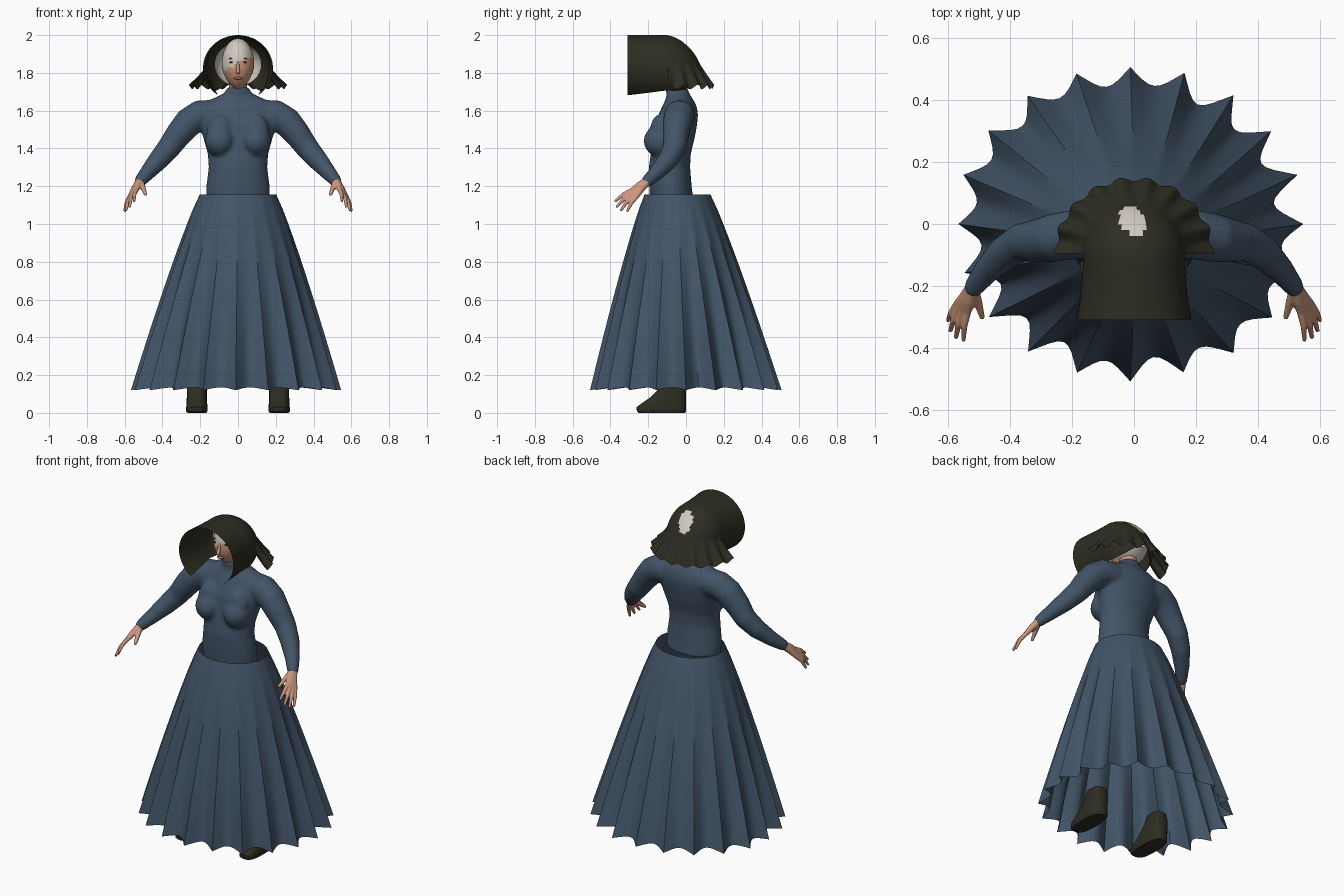
import bpy, bmesh, math, random
from mathutils import Vector, Matrix

if "Cube" in bpy.data.objects:
    bpy.data.objects.remove(bpy.data.objects["Cube"])

random.seed(4)


def material(name, rgb):
    m = bpy.data.materials.new(name)
    m.diffuse_color = (*rgb, 1)
    m.use_nodes = True
    m.node_tree.nodes["Principled BSDF"].inputs["Base Color"].default_value = m.diffuse_color
    return m


BLUE = material("dress blue", (0.056, 0.09, 0.138))
DARK = material("bonnet dark olive", (0.026, 0.026, 0.016))
SKIN = material("skin", (0.60, 0.31, 0.20))
WHITE = material("cap white", (0.63, 0.58, 0.51))
LIP = material("lips", (0.36, 0.12, 0.09))
EYE = material("eye dark", (0.04, 0.03, 0.025))


def finish(bm, name, mats, voxel=0, mirror=False, angle=40, smooth=4):
    bmesh.ops.recalc_face_normals(bm, faces=bm.faces)
    me = bpy.data.meshes.new(name)
    bm.to_mesh(me)
    bm.free()
    ob = bpy.data.objects.new(name, me)
    bpy.context.collection.objects.link(ob)
    for m in mats:
        me.materials.append(m)
    bpy.ops.object.select_all(action='DESELECT')
    ob.select_set(True)
    bpy.context.view_layer.objects.active = ob
    bpy.ops.object.shade_smooth_by_angle(angle=math.radians(angle))
    if voxel:
        r = ob.modifiers.new("fuse", 'REMESH')
        r.mode = 'VOXEL'
        r.voxel_size = voxel
        r.use_smooth_shade = True
        s = ob.modifiers.new("soften", 'SMOOTH')
        s.iterations = smooth
        s.factor = 0.5
    if mirror:
        ob.modifiers.new("mirror", 'MIRROR').use_clip = False
    return ob


def loft(bm, rings, closed=True, caps=True):
    """Skin a list of point rings."""
    vs = [[bm.verts.new(p) for p in ring] for ring in rings]
    n = len(rings[0])
    for a, b in zip(vs, vs[1:]):
        for i in range(n if closed else n - 1):
            j = (i + 1) % n
            bm.faces.new((a[i], a[j], b[j], b[i]))
    if caps:
        bm.faces.new(vs[0])
        bm.faces.new(vs[-1])


def circle(n):
    return [2 * math.pi * i / n for i in range(n)]


def tube(bm, path, n=14):
    """Round tube through (x, y, z, radius) stations with rounded ends."""
    pts = [Vector(p[:3]) for p in path]
    rings = []
    for i, p in enumerate(pts):
        d = (pts[min(i + 1, len(pts) - 1)] - pts[max(i - 1, 0)]).normalized()
        u = d.cross(Vector((0.3, -0.8, 0.5))).normalized()
        w = d.cross(u)
        r = path[i][3]
        rings.append([p + r * (u * math.cos(a) + w * math.sin(a)) for a in circle(n)])
    loft(bm, rings)
    for i in (0, -1):
        ball(bm, pts[i], (path[i][3],) * 3, 12)


def ball(bm, pos, radii, n=24):
    m = Matrix.Translation(pos) @ Matrix.Diagonal((*radii, 1))
    return bmesh.ops.create_uvsphere(bm, u_segments=n, v_segments=n // 2, radius=1, matrix=m)["verts"]


# Bodice: torso rings (z, half width, front y, back y), bust and sleeves
bm = bmesh.new()
torso = [(1.12, .17, -.19, .04), (1.2, .168, -.195, .03), (1.3, .155, -.197, .022),
         (1.37, .16, -.187, .025), (1.45, .182, -.172, .045), (1.52, .203, -.165, .058),
         (1.58, .215, -.145, .064), (1.625, .195, -.125, .056), (1.655, .155, -.11, .04),
         (1.677, .105, -.102, .026), (1.695, .07, -.105, .016), (1.725, .058, -.112, .008)]
rings = []
for z, rx, f, b in torso:
    rings.append([(rx * math.cos(a), (f + b) / 2 + (b - f) / 2 * math.sin(a), z) for a in circle(40)])
loft(bm, rings)
for s in (1, -1):
    ball(bm, (s * .095, -.137, 1.44), (.08, .087, .085))
    ball(bm, (s * .095, -.14, 1.49), (.07, .05, .09))
    sleeve = [(.14, -.03, 1.58, .078), (.2, -.035, 1.577, .08), (.26, -.045, 1.54, .078),
              (.315, -.055, 1.475, .07), (.365, -.06, 1.405, .062), (.42, -.095, 1.34, .055),
              (.475, -.15, 1.277, .043), (.518, -.205, 1.227, .033)]
    tube(bm, [(s * x, y, z, r) for x, y, z, r in sleeve], 24)
finish(bm, "bodice", [BLUE], voxel=.011, smooth=6)

# Skirt: open pleated sheet widening to the hem
bm = bmesh.new()
pleats, per, rows = 20, 8, 14
depth = [random.uniform(.10, .17) for _ in range(pleats)]
reach = [random.uniform(-.025, .0) for _ in range(pleats)]
rings = []
for k in range(rows + 1):
    t = k / rows
    g = t ** .9
    ring = []
    for i in range(pleats * per):
        f = (i % per) / per
        p, q = i // per, (i // per + 1) % pleats
        tip = reach[p] * (1 - f) + reach[q] * f
        fold = math.sin(math.pi * f)
        k2 = 1 + t * (tip - depth[p] * fold)
        a = 2 * math.pi * (i / (pleats * per) + .25)
        ring.append((-.012 * t + (.203 + .365 * g) * k2 * math.cos(a),
                     -.045 * (1 - t) + (.175 + .34 * g) * k2 * math.sin(a),
                     1.155 - 1.035 * t + .015 * t * fold))
    rings.append(ring)
loft(bm, rings, caps=False)
finish(bm, "pleated_skirt", [BLUE], angle=35)

# Hands: each finger runs from the wrist through its knuckle
bm = bmesh.new()
fingers = [((.538, -.285, 1.18), (.55, -.373, 1.122)), ((.553, -.284, 1.165), (.574, -.365, 1.092)),
           ((.565, -.274, 1.153), (.592, -.343, 1.075)), ((.572, -.26, 1.147), (.6, -.31, 1.07))]
for knuckle, tip in fingers:
    k, t = Vector(knuckle), Vector(tip)
    mid = k.lerp(t, .5) + Vector((.004, -.002, .006))
    tube(bm, [(.516, -.2, 1.232, .024), (*k.lerp(Vector((.52, -.21, 1.23)), .45), .018),
              (*k, .0125), (*mid, .0105), (*t, .0075)])
tube(bm, [(.518, -.215, 1.222, .02), (.503, -.255, 1.192, .014), (.49, -.3, 1.158, .009)])
finish(bm, "hands", [SKIN], voxel=.0045, smooth=2, mirror=True)

# Head: tapered jaw, pale linen over the brow
bm = bmesh.new()
for v in ball(bm, (0, 0, 0), (1, 1, 1), 48):
    x, y, z = v.co
    low = max(0, -z)
    wide = 1 - .3 * low ** 2
    v.co = (.086 * x * wide, -.075 + .105 * y * (1 - .12 * low ** 2) - .012 * low, 1.847 + .135 * z)
for f in bm.faces:
    c = f.calc_center_median()
    f.material_index = 1 if c.z > 1.85 + .5 * c.x or c.y > -.06 and c.z > 1.8 else 0
finish(bm, "head", [SKIN, WHITE])

bm = bmesh.new()
tube(bm, [(0, -.05, 1.67, .048), (0, -.055, 1.78, .048)], 24)
finish(bm, "neck", [SKIN])

bm = bmesh.new()
tube(bm, [(0, -.174, 1.86, .007), (0, -.186, 1.825, .009), (0, -.194, 1.805, .012)])
finish(bm, "nose", [SKIN], voxel=.004)

bm = bmesh.new()
ball(bm, (0, -.172, 1.771), (.023, .01, .0075))
finish(bm, "lips", [LIP])

bm = bmesh.new()
ball(bm, (.034, -.17, 1.856), (.013, .004, .0045))
ball(bm, (.034, -.166, 1.876), (.018, .004, .002))
ball(bm, (0.083, -.075, 1.845), (.003, .015, .025))
finish(bm, "eyes_and_brows", [EYE], mirror=True)

# Linen cap framing the back of the head
bm = bmesh.new()
rings = []
for k in range(9):
    t = k / 9
    r = math.sqrt(1 - t * t)
    rings.append([(.125 * r * math.cos(a), -.07 + .12 * t, 1.845 + .115 * r * math.sin(a))
                  for a in circle(32)])
loft(bm, rings, caps=False)
finish(bm, "linen_cap", [WHITE])

# Bonnet: deep brim running back into a rounded crown, open underneath
bm = bmesh.new()
rings = []
stations = [-.31 + .03 * k for k in range(7)] + [-.1 + .185 * math.sin(math.pi / 2 * k / 14) for k in range(15)]
for y in stations:
    t = min(.999, max(0, (y + .1) / .185))
    flare = max(0, (-.1 - y) / .21)
    rx = (.165 + .02 * flare ** 2) * (1 - t * t) ** .55
    rz = .175 * (1 - t * t) ** .6
    low = math.radians(42 + 13 * flare)
    ring = []
    for i in range(49):
        a = -low + (math.pi + 2 * low) * i / 48
        ring.append((rx * math.cos(a), y, 1.825 - .03 * t + rz * math.sin(a)))
    rings.append(ring)
loft(bm, rings, closed=False, caps=False)
for f in bm.faces:
    c = f.calc_center_median()
    worn = ((c.x + .006) / .042) ** 2 + ((c.y - .008 + .3 * c.x) / .046) ** 2
    f.material_index = 1 if worn < 1 and c.z > 1.88 else 0
finish(bm, "bonnet", [DARK, WHITE])

# Ruffled neck curtain around the back of the bonnet
bm = bmesh.new()
rings = []
for k in range(8):
    t = k / 7
    ring = []
    for i in range(109):
        a = math.pi * i / 108
        wave = math.cos(18 * a)
        r = 1 + .03 * t * wave
        ring.append(((.158 + .095 * t ** 1.3) * r * math.cos(a),
                     -.095 + (.165 + .075 * t) * r * math.sin(a),
                     1.855 - .13 * t + .012 * t * wave))
    rings.append(ring)
loft(bm, rings, closed=False, caps=False)
finish(bm, "bonnet_curtain", [DARK])

# Boots: rings (z, half width, toe y, heel y)
bm = bmesh.new()
rings = []
for z, w, f, b in [(0, .05, -.25, -.005), (.008, .056, -.26, 0), (.03, .056, -.262, 0),
                   (.05, .055, -.235, 0), (.085, .053, -.185, 0), (.12, .053, -.15, 0),
                   (.15, .05, -.13, -.003), (.18, .045, -.12, -.01)]:
    ring = []
    for a in circle(28):
        c, s = math.cos(a), math.sin(a)
        ring.append((.218 + w * math.copysign(abs(c) ** .7, c),
                     (f + b) / 2 + (b - f) / 2 * math.copysign(abs(s) ** .7, s), z))
    rings.append(ring)
loft(bm, rings)
finish(bm, "boots", [DARK], mirror=True)
